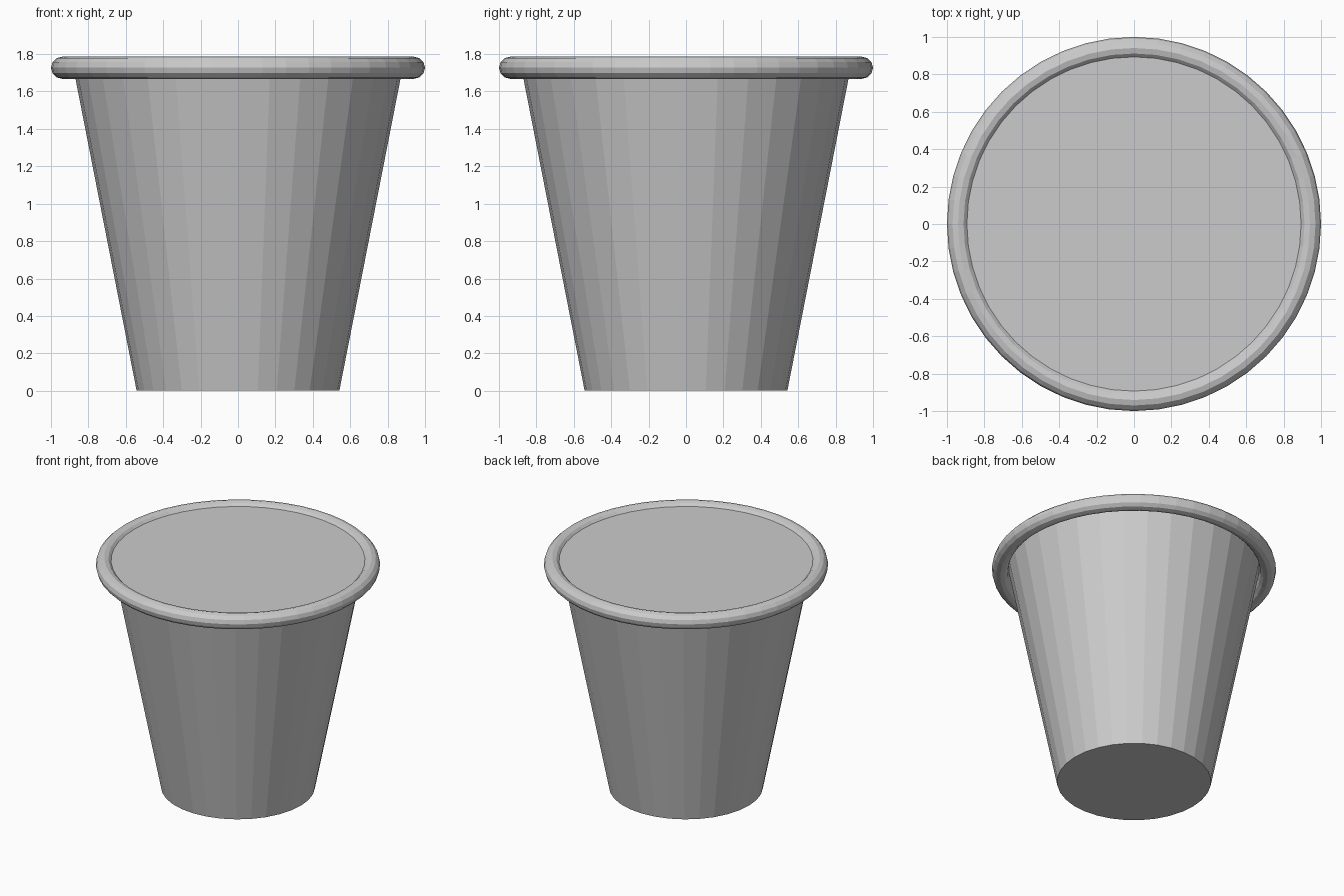
import bpy

if "Cube" in bpy.data.objects:
    bpy.data.objects.remove(bpy.data.objects["Cube"])

# Solid tapered cup body
H = 1.76
bpy.ops.mesh.primitive_cone_add(vertices=32, radius1=0.542, radius2=0.887,
                                depth=H, location=(0, 0, H / 2))
body = bpy.context.object
body.name = "cup_body"

# Flat filling that meets the inside of the rim
bpy.ops.mesh.primitive_circle_add(vertices=48, radius=0.896, fill_type='NGON',
                                  location=(0, 0, H))
bpy.context.object.name = "cup_filling"

# Rolled rim
bpy.ops.mesh.primitive_torus_add(major_segments=48, minor_segments=12,
                                 major_radius=0.941, minor_radius=0.059,
                                 location=(0, 0, 1.727))
bpy.context.object.name = "rolled_rim"
